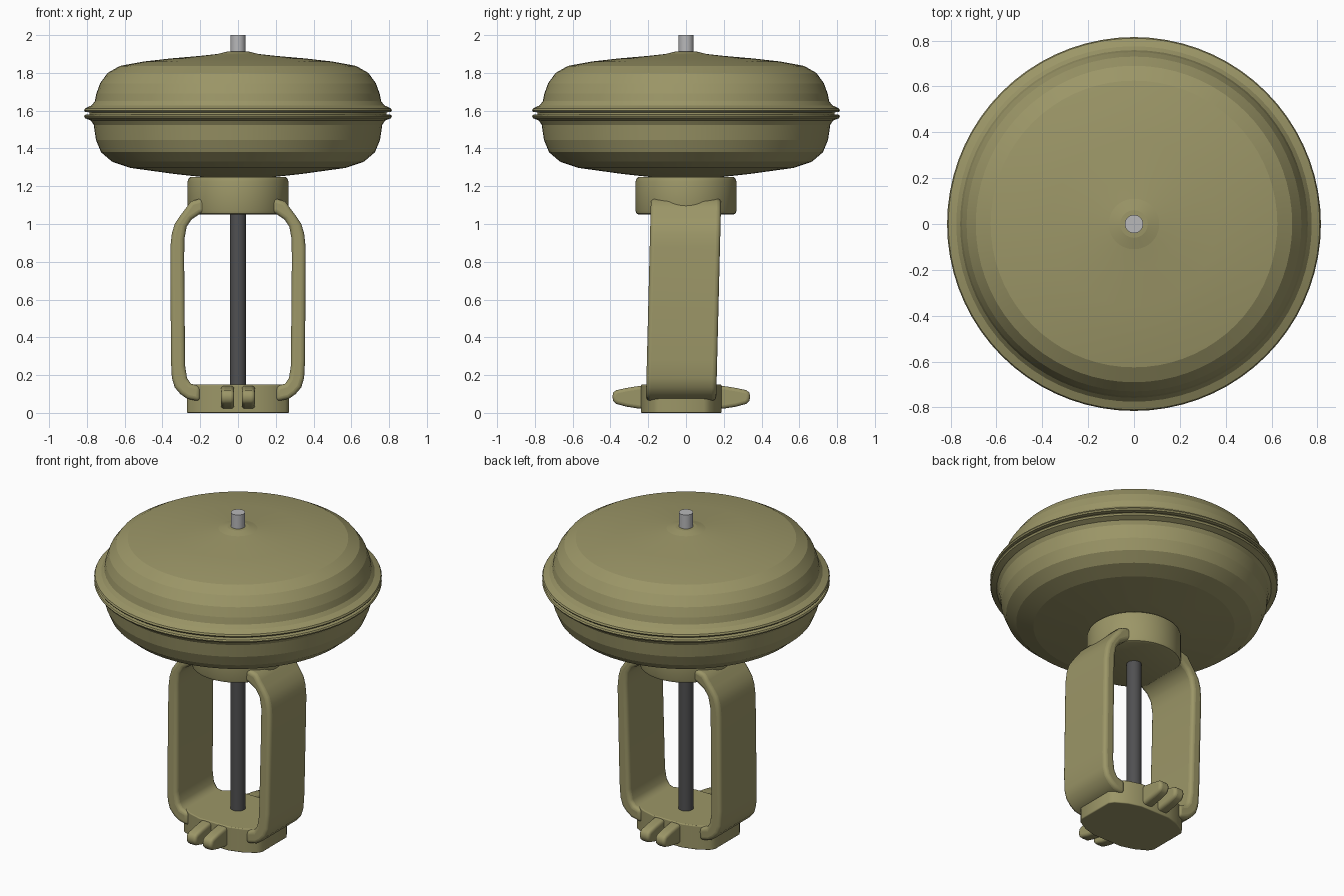
import bpy, bmesh, math
from mathutils import Vector

if "Cube" in bpy.data.objects:
    bpy.data.objects.remove(bpy.data.objects["Cube"])


def material(name, rgb):
    m = bpy.data.materials.new(name)
    m.use_nodes = True
    m.diffuse_color = (*rgb, 1)
    bsdf = m.node_tree.nodes["Principled BSDF"]
    bsdf.inputs["Base Color"].default_value = (*rgb, 1)
    bsdf.inputs["Roughness"].default_value = 0.6
    return m


olive = material("olive paint", (0.33, 0.305, 0.136))
dark = material("dark steel", (0.08, 0.08, 0.083))
steel = material("light steel", (0.48, 0.48, 0.49))
YOKE_Y = -0.025  # the yoke foot sits slightly forward of the axis


def finish(bm, name, mat, angle=30, bevel=0):
    bmesh.ops.recalc_face_normals(bm, faces=bm.faces[:])
    mesh = bpy.data.meshes.new(name)
    bm.to_mesh(mesh)
    bm.free()
    ob = bpy.data.objects.new(name, mesh)
    bpy.context.collection.objects.link(ob)
    mesh.materials.append(mat)
    if bevel:
        mod = ob.modifiers.new("rounded edges", "BEVEL")
        mod.width = bevel
        mod.segments = 4
        mod.limit_method = "ANGLE"
        mod.angle_limit = math.radians(50)
    bpy.ops.object.select_all(action="DESELECT")
    ob.select_set(True)
    bpy.context.view_layer.objects.active = ob
    bpy.ops.object.shade_smooth_by_angle(angle=math.radians(angle))
    return ob


def lathe(name, profile, mat, steps=64, angle=30):
    """Spin (radius, z) points around the z axis."""
    bm = bmesh.new()
    verts = [bm.verts.new((r, 0, z)) for r, z in profile]
    edges = [bm.edges.new(pair) for pair in zip(verts, verts[1:])]
    bmesh.ops.spin(bm, geom=verts + edges, cent=(0, 0, 0), axis=(0, 0, 1),
                   angle=math.tau, steps=steps, use_duplicate=False)
    bmesh.ops.remove_doubles(bm, verts=bm.verts[:], dist=1e-5)
    return finish(bm, name, mat, angle)


def prism(name, points, depth, mat, bevel):
    """Extrude a closed outline of 3D points along a depth vector."""
    bm = bmesh.new()
    face = bm.faces.new([bm.verts.new(p) for p in points])
    ext = bmesh.ops.extrude_face_region(bm, geom=[face])
    new = [v for v in ext["geom"] if isinstance(v, bmesh.types.BMVert)]
    bmesh.ops.translate(bm, verts=new, vec=Vector(depth))
    return finish(bm, name, mat, 40, bevel)


# Diaphragm casing: two domed shells meeting at a split rim
upper = [(0, 1.915), (0.06, 1.912), (0.11, 1.9), (0.2, 1.89), (0.36, 1.876),
         (0.5, 1.86), (0.625, 1.837), (0.69, 1.8), (0.73, 1.745),
         (0.75, 1.69), (0.758, 1.65), (0.775, 1.628), (0.81, 1.612),
         (0.815, 1.602), (0.81, 1.594), (0.785, 1.591)]
lower = [(0.785, 1.581), (0.81, 1.578), (0.815, 1.57), (0.81, 1.56),
         (0.778, 1.547), (0.764, 1.525), (0.752, 1.445), (0.725, 1.38),
         (0.667, 1.33), (0.57, 1.297), (0.33, 1.264), (0.2, 1.25), (0, 1.25)]
lathe("diaphragm_casing", upper + lower, olive, 72, 7)

# Stem through the middle
lathe("stem_tip", [(0, 1.88), (0.04, 1.88), (0.04, 2), (0, 2)], steel, 24)
lathe("valve_rod", [(0, 0.1), (0.043, 0.1), (0.043, 1.1), (0, 1.1)], dark, 24)

# Round collar under the casing
lathe("yoke_collar", [(0, 1.05), (0.25, 1.05), (0.262, 1.055), (0.267, 1.07),
                      (0.267, 1.225), (0.262, 1.24), (0.25, 1.25), (0, 1.25)],
      olive)

# Yoke foot: block with tapered, rounded ends
quarter = [(0.27, 0.12), (0.25, 0.15), (0.18, 0.19), (0.1, 0.213)]
right_half = [(x, -y) for x, y in reversed(quarter)] + quarter
outline = right_half + [(-x, -y) for x, y in right_half]
prism("yoke_foot", [(x, y + YOKE_Y, 0) for x, y in outline], (0, 0, 0.15),
      olive, 0.006)

# Yoke arms: bowed straps leaning slightly from foot to collar
outer = [(0.2, 0.06), (0.27, 0.075), (0.305, 0.1), (0.335, 0.135),
         (0.35, 0.185), (0.355, 0.28), (0.358, 0.88), (0.35, 0.95),
         (0.335, 1.0), (0.305, 1.045), (0.275, 1.085), (0.25, 1.12),
         (0.18, 1.14)]
inner = [(0.16, 1.06), (0.2, 1.055), (0.245, 1.025), (0.272, 0.985),
         (0.284, 0.92), (0.285, 0.8), (0.28, 0.25), (0.27, 0.185),
         (0.25, 0.155), (0.2, 0.14)]


def lean(z):
    return YOKE_Y * (1 - z) - 0.003


for side, label in ((1, "left"), (-1, "right")):
    strap = [(side * x, lean(z) - 0.186, z) for x, z in outer + inner]
    prism(label + "_yoke_arm", strap, (0, 0.372, 0), olive, 0.022)

# Paired tapered lugs on the front and back of the foot
lug = [(0.15, 0.022), (0.22, 0.022), (0.29, 0.033), (0.345, 0.048),
       (0.36, 0.062), (0.365, 0.085), (0.36, 0.108), (0.345, 0.12),
       (0.29, 0.132), (0.22, 0.143), (0.15, 0.143)]
for end, face_name in ((-1, "front"), (1, "back")):
    for side, label in ((1, "left"), (-1, "right")):
        pts = [(side * 0.055 - 0.035, YOKE_Y + end * y, z) for y, z in lug]
        prism(f"{face_name}_{label}_lug", pts, (0.07, 0, 0), olive, 0.018)
